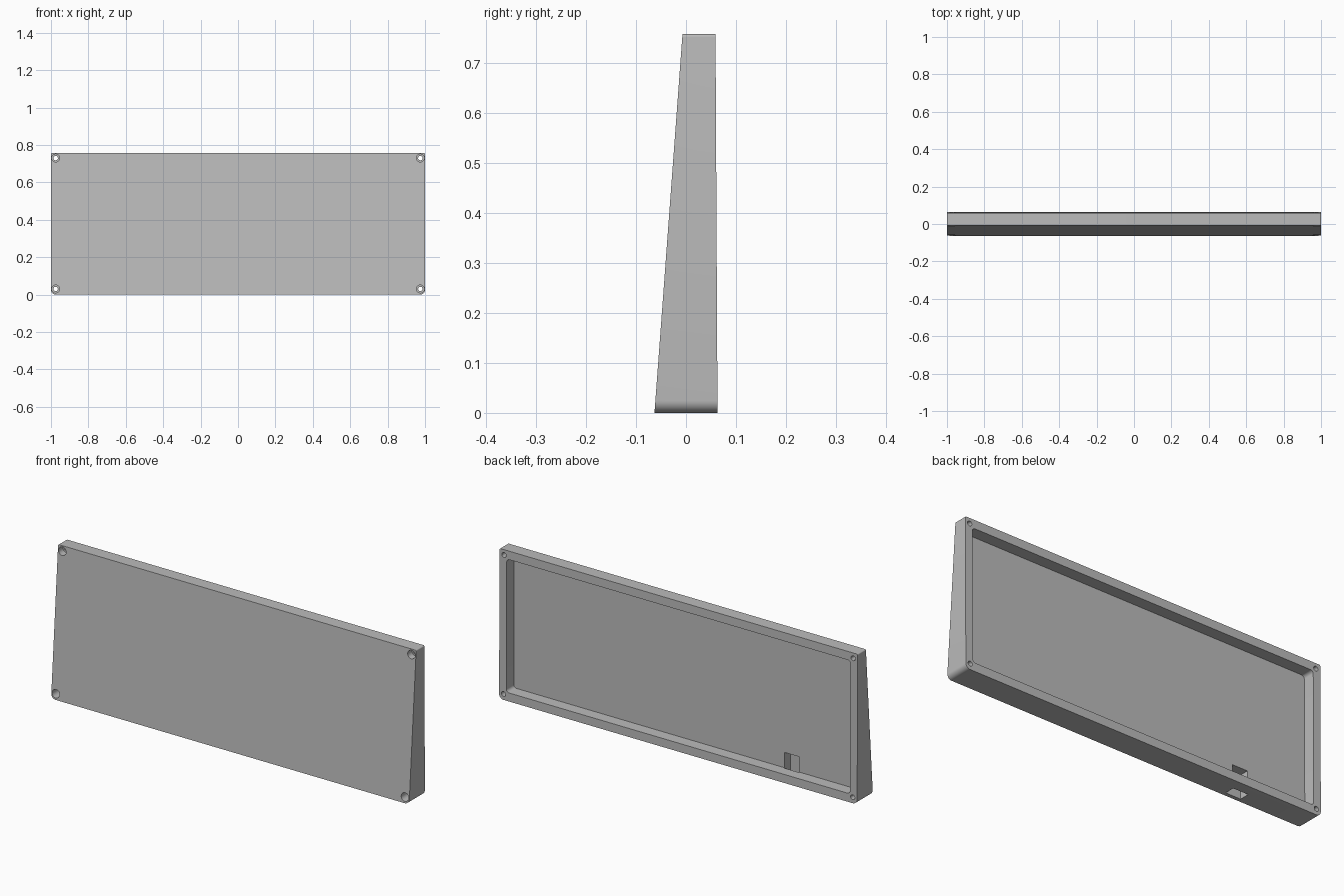
import bpy
import bmesh
import math

if "Cube" in bpy.data.objects:
    bpy.data.objects.remove(bpy.data.objects["Cube"], do_unlink=True)

HEIGHT = 0.757

grey = bpy.data.materials.new("case_grey")
grey.use_nodes = True
colour = (0.5, 0.5, 0.5, 1)
grey.diffuse_color = colour
grey.node_tree.nodes["Principled BSDF"].inputs["Base Color"].default_value = colour


def front_y(z):
    return -0.063 + 0.056 * z / HEIGHT


def back_y(z):
    return 0.063 - 0.004 * z / HEIGHT


def rounded_outline(half_width, low, high, low_radius, high_radius, steps=8):
    """Rounded rectangle in x and z, counter-clockwise seen from the front."""
    points = []
    for quarter, (sx, top) in enumerate([(1, True), (-1, True), (-1, False), (1, False)]):
        r = high_radius if top else low_radius
        cx = sx * (half_width - r)
        cz = high - r if top else low + r
        for i in range(steps + 1):
            a = math.pi / 2 * (quarter + i / steps)
            points.append((cx + r * math.cos(a), cz + r * math.sin(a)))
    return points


def loft(name, outline, near, far):
    """Solid between two y surfaces, each given as a function of z."""
    bm = bmesh.new()
    a = [bm.verts.new((x, near(z), z)) for x, z in outline]
    b = [bm.verts.new((x, far(z), z)) for x, z in outline]
    bm.faces.new(a)
    bm.faces.new(b[::-1])
    for i in range(len(a)):
        j = (i + 1) % len(a)
        bm.faces.new((a[i], b[i], b[j], a[j]))
    bmesh.ops.recalc_face_normals(bm, faces=bm.faces)
    mesh = bpy.data.meshes.new(name)
    bm.to_mesh(mesh)
    bm.free()
    mesh.materials.append(grey)
    obj = bpy.data.objects.new(name, mesh)
    bpy.context.collection.objects.link(obj)
    return obj


def circle(x, z, r, sides=32):
    return [(x + r * math.cos(2 * math.pi * i / sides),
             z + r * math.sin(2 * math.pi * i / sides)) for i in range(sides)]


def cut(target, cutter):
    cutter.hide_render = True
    mod = target.modifiers.new("cut", 'BOOLEAN')
    mod.operation = 'DIFFERENCE'
    mod.solver = 'EXACT'
    mod.object = cutter
    bpy.context.view_layer.objects.active = target
    bpy.ops.object.modifier_apply(modifier=mod.name)
    bpy.data.objects.remove(cutter, do_unlink=True)


# Wedge-shaped case body
case = loft("case_shell", rounded_outline(1, 0, HEIGHT, 0.025, 0.006), front_y, back_y)

# Shallow tray open at the back
tray = rounded_outline(0.96, 0.043, HEIGHT - 0.043, 0.016, 0.016)
cut(case, loft("tray_cutter", tray, lambda z: back_y(z) - 0.06, lambda z: 0.2))

# Cable port through the lower wall and into the tray floor
port = [(-0.637, -0.05), (-0.553, -0.05), (-0.553, 0.12), (-0.637, 0.12)]
cut(case, loft("port_cutter", port, lambda z: -0.044, lambda z: 0.007))

# Screw holes with counterbores on the front
for x in (-0.975, 0.975):
    for z in (0.03, HEIGHT - 0.027):
        cut(case, loft("hole_cutter", circle(x, z, 0.012), lambda z: -0.2, lambda z: 0.2))
        cut(case, loft("bore_cutter", circle(x, z, 0.021), lambda z: -0.2, lambda z: 0.025))

bpy.ops.object.select_all(action='DESELECT')
case.select_set(True)
bpy.context.view_layer.objects.active = case
bpy.ops.object.shade_smooth_by_angle(angle=math.radians(30))
